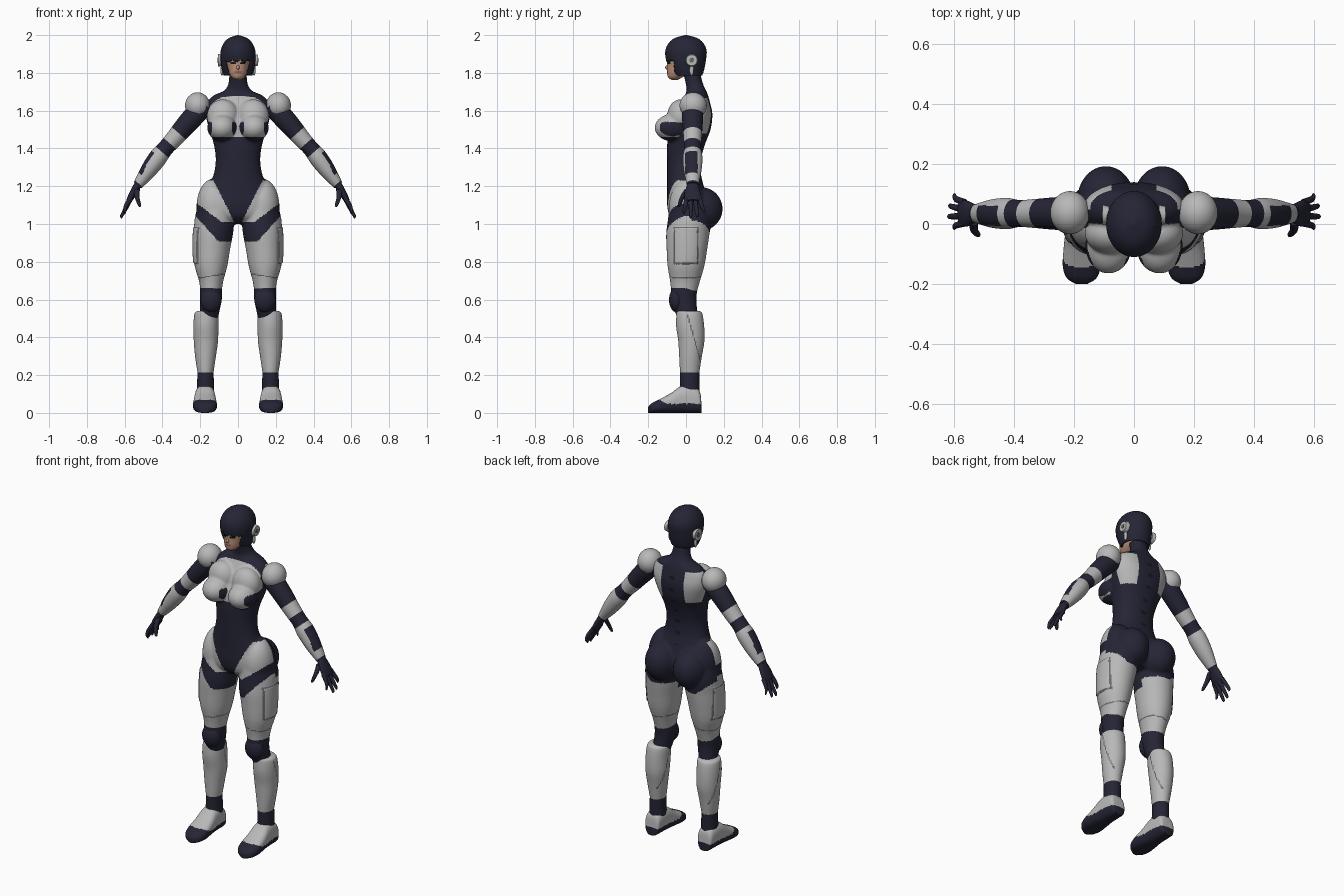
import bpy, bmesh
from math import cos, sin, pi, radians, copysign
from mathutils import Vector, Matrix

cube = bpy.data.objects.get("Cube")
if cube:
    bpy.data.objects.remove(cube)

COLOURS = {
    "panel_grey": (0.48, 0.48, 0.48),
    "suit_navy": (0.018, 0.018, 0.036),
    "seam_grey": (0.14, 0.14, 0.15),
    "spine_black": (0.008, 0.008, 0.014),
    "skin": (0.50, 0.28, 0.19),
    "lips": (0.32, 0.11, 0.09),
}
MATS = {}
for label, rgb in COLOURS.items():
    mat = bpy.data.materials.new(label)
    mat.use_nodes = True
    mat.diffuse_color = (*rgb, 1)
    bsdf = next(n for n in mat.node_tree.nodes if n.type == "BSDF_PRINCIPLED")
    bsdf.inputs["Base Color"].default_value = (*rgb, 1)
    MATS[label] = mat

X, Y, Z = Vector((1, 0, 0)), Vector((0, 1, 0)), Vector((0, 0, 1))


def smooth_path(st, n):
    """Catmull-Rom interpolation of station tuples."""
    pad, out = [st[0]] + st + [st[-1]], []
    for i in range(len(st) - 1):
        for k in range(n):
            t = k / n
            out.append([0.5 * (2 * b + (c - a) * t + (2 * a - 5 * b + 4 * c - d) * t * t
                               + (3 * b - a - 3 * c + d) * t ** 3)
                        for a, b, c, d in zip(*pad[i:i + 4])])
    return out + [list(st[-1])]


def loft(bm, stations, u=X, v=Y, steps=6, segs=32, p=1.0, caps=(True, True)):
    """Skin elliptical sections; each station is x, y, z, radius u, radius v."""
    rings = []
    for x, y, z, ru, rv in smooth_path(stations, steps):
        ring = []
        for k in range(segs):
            c, s = cos(2 * pi * k / segs), sin(2 * pi * k / segs)
            c, s = copysign(abs(c) ** p, c), copysign(abs(s) ** p, s)
            co = Vector((x, y, z)) + u * c * max(ru, 0.001) + v * s * max(rv, 0.001)
            ring.append(bm.verts.new(co))
        rings.append(ring)
    for a, b in zip(rings, rings[1:]):
        for k in range(segs):
            j = (k + 1) % segs
            bm.faces.new((a[k], a[j], b[j], b[k]))
    for use, ring in zip(caps, (rings[0], rings[-1])):
        if use:
            bm.faces.new(ring)


def ellipsoid(bm, centre, radii):
    m = Matrix.Translation(centre) @ Matrix.Diagonal((*radii, 1))
    bmesh.ops.create_uvsphere(bm, u_segments=32, v_segments=20, radius=1, matrix=m)


def disc(bm, centre, radius, depth):
    m = Matrix.Translation(centre) @ Matrix.Rotation(pi / 2, 4, "Y")
    bmesh.ops.create_cone(bm, cap_ends=True, segments=32, radius1=radius,
                          radius2=radius * 0.85, depth=depth, matrix=m)


def paint(me, rule):
    """Give every face the material that the rule names."""
    used = []
    for f in me.polygons:
        label = rule if isinstance(rule, str) else rule(f.center, f.normal)
        if label not in used:
            used.append(label)
            me.materials.append(MATS[label])
        f.material_index = used.index(label)
    me.shade_smooth()
    me.set_sharp_from_angle(angle=radians(45))


def make(name, bm, rule=None):
    bmesh.ops.recalc_face_normals(bm, faces=bm.faces[:])
    me = bpy.data.meshes.new(name)
    bm.to_mesh(me)
    bm.free()
    if rule:
        paint(me, rule)
    ob = bpy.data.objects.new(name, me)
    bpy.context.scene.collection.objects.link(ob)
    return ob


# Body: torso, bust, hips and thighs fused into one skin
bm = bmesh.new()
torso = [(1.80, .03, .045, .045), (1.74, .045, .052, .046), (1.705, .055, .075, .052),
         (1.68, .055, .13, .062), (1.64, .05, .165, .078), (1.58, .04, .172, .10),
         (1.50, .02, .152, .11), (1.42, 0, .128, .10), (1.34, -.01, .118, .09),
         (1.26, -.01, .13, .09), (1.18, 0, .165, .10), (1.10, .01, .20, .11),
         (1.04, .015, .19, .10), (1.0, .02, .10, .06)]
loft(bm, [(0, y, z, a, b) for z, y, a, b in torso], p=0.92)
thigh = [(1.12, .12, .015, .085, .10), (1.03, .125, .02, .104, .115),
         (.95, .13, .01, .104, .115), (.87, .138, .005, .097, .108),
         (.78, .143, 0, .087, .098), (.70, .142, -.005, .065, .08),
         (.64, .143, -.01, .056, .068), (.60, .143, -.01, .05, .06)]
for s in (-1, 1):
    loft(bm, [(s * x, y, z, a, b) for z, x, y, a, b in thigh])
    ellipsoid(bm, (s * .085, -.072, 1.51), (.078, .094, .072))
    ellipsoid(bm, (s * .08, -.03, 1.57), (.085, .07, .09))
    ellipsoid(bm, (s * .094, .08, 1.08), (.096, .114, .115))
    ellipsoid(bm, (s * .13, .01, 1.09), (.09, .10, .15))
body = make("body", bm)
fuse = body.modifiers.new("fuse", "REMESH")
fuse.mode, fuse.voxel_size = "VOXEL", 0.0065
relax = body.modifiers.new("relax", "SMOOTH")
relax.factor, relax.iterations = 0.5, 9
bpy.context.view_layer.update()
fused = bpy.data.meshes.new_from_object(body.evaluated_get(bpy.context.evaluated_depsgraph_get()))
body.modifiers.clear()
body.data = fused


def panel_edge(co):
    """Signed distance to the outer thigh panel outline, negative inside."""
    return max(abs(co.z - .885) - .095, abs(co.y) - .062)


for vert in fused.vertices:
    if abs(vert.co.x) > .17 and panel_edge(vert.co) < 0:
        vert.co.x += copysign(.006, vert.co.x)


def body_rule(c, n):
    ax, y, z = abs(c.x), c.y, c.z
    if z > 1.4:
        chest = y < 0 and 1.46 < z < 1.68 - ax * .1 and not (abs(n.x) > .75 and z < 1.54)
        blade = y > .05 and .075 < ax < .165 and 1.48 < z < 1.665
        if chest or blade:
            return "panel_grey"
    if y > 0 and ax < .018 and 1.2 < z < 1.64 and z % .07 < .016:
        return "spine_black"
    if y < .03 and max(1.01, 1.01 + (ax - .085) * .75) < z < min(1.23, .97 + ax * 2):
        return "panel_grey"
    if y < .03:
        top = .905 + max(0, ax - .10) * 1.1
    else:
        top = .955 + max(0, ax - .15) * .8
    if z > top or z < .645:
        return "suit_navy"
    if ax > .17 and abs(panel_edge(c)) < .0035:
        return "seam_grey"
    if abs(z - .725 + (ax - .14) * .15) < .003:
        return "seam_grey"
    return "panel_grey"


paint(fused, body_rule)

# Head, nose and hair
bm = bmesh.new()
head = [(1.762, -.06, .012, .015), (1.775, -.058, .032, .036), (1.80, -.04, .048, .06),
        (1.84, -.02, .058, .08), (1.89, -.01, .068, .088), (1.94, 0, .064, .08),
        (1.97, 0, .03, .04)]
loft(bm, [(0, y, z, a, b) for z, y, a, b in head], steps=8, segs=64)
ellipsoid(bm, (0, -.098, 1.828), (.009, .012, .012))


def face_rule(c, n):
    if c.y < -.06 and abs(c.z - 1.803) < .006 and abs(c.x) < .019:
        return "lips"
    if c.y < -.05 and abs(c.z - 1.853) < .006 and .012 < abs(c.x) < .04:
        return "spine_black"
    return "skin"


make("head", bm, face_rule)

bm = bmesh.new()
hair = [(1.785, .01, .076, .076), (1.82, .005, .086, .092), (1.87, 0, .092, .106),
        (1.92, 0, .091, .109), (1.96, 0, .074, .09), (1.985, 0, .047, .058),
        (2.0, 0, .004, .004)]
loft(bm, [(0, y, z, a, b) for z, y, a, b in hair], steps=8, segs=64, caps=(False, True))
opening = []
for f in bm.faces:
    c = f.calc_center_median()
    fringe = 1.862 + .006 * sin(c.x * 140)
    if c.z < fringe and (c.y < -.062 or (c.y < 0 and abs(c.x) < .052)):
        opening.append(f)
bmesh.ops.delete(bm, geom=opening, context="FACES")
hair_cap = make("hair", bm, "suit_navy")
thick = hair_cap.modifiers.new("thickness", "SOLIDIFY")
thick.thickness, thick.offset = 0.01, -1

# Parts that come in pairs
for s, side in ((1, "left"), (-1, "right")):
    def pair(name, stations, rule, **kw):
        b = bmesh.new()
        loft(b, [(s * x, y, z, ru, rv) for x, y, z, ru, rv in stations], **kw)
        return make(f"{side}_{name}", b, rule)

    def blob(name, centre, radii, rule):
        b = bmesh.new()
        ellipsoid(b, (s * centre[0], *centre[1:]), radii)
        return make(f"{side}_{name}", b, rule)

    # Headset
    for name, radius, depth, colour in (("ear_disc", .034, .022, "panel_grey"),
                                        ("ear_hub", .014, .028, "seam_grey")):
        bm = bmesh.new()
        disc(bm, (s * .094, .03, 1.867), radius, depth)
        make(f"{side}_{name}", bm, colour)
    blob("ear_drop", (.085, .03, 1.815), (.008, .011, .03), "panel_grey")

    # Arm, coloured in bands along its axis
    along = Vector((s * .66, 0, -.75)).normalized()
    outward = Vector((s * .75, 0, .66)).normalized()
    start = Vector((s * .175, .035, 1.63))

    def arm_rule(c, n):
        t = (c - start).dot(along)
        pad = n.dot(outward) > .35 and -.005 < c.y < .062 and .37 < t < .50
        if t < .205 or .275 < t < .34 or t > .545 or pad:
            return "suit_navy"
        return "panel_grey"

    arm = [(.175, .035, 1.63, .05, .05), (.225, .035, 1.58, .056, .056),
           (.28, .035, 1.52, .053, .053), (.335, .035, 1.455, .048, .047),
           (.385, .035, 1.40, .045, .043), (.425, .035, 1.35, .052, .049),
           (.47, .035, 1.29, .048, .044), (.51, .035, 1.235, .037, .033),
           (.532, .035, 1.205, .03, .025)]
    pair("arm", arm, arm_rule, u=Y, v=outward, steps=10, segs=48)
    blob("shoulder_pad", (.214, .038, 1.627), (.066, .072, .07), "panel_grey")

    # Hand
    pair("palm", [(.515, .035, 1.23, .024, .02), (.535, .035, 1.20, .032, .02),
                  (.56, .035, 1.155, .044, .019), (.58, .038, 1.12, .04, .014)],
         "suit_navy", u=Y, v=outward)
    tips = ((.60, -.012, 1.055), (.618, .025, 1.03), (.615, .06, 1.035), (.60, .095, 1.06))
    for k, (x, y, z) in enumerate(tips):
        ky = .003 + k * .023
        pair(f"finger_{k + 1}", [(.565, ky, 1.14, .012, .013),
                                 (.595, (ky + y) / 2, (1.13 + z) / 2, .011, .011),
                                 (x, y, z + .01, .008, .008), (x, y, z, .003, .003)],
             "suit_navy", u=Y, v=outward, segs=12, steps=3)
    pair("thumb", [(.535, .01, 1.185, .016, .016), (.535, -.018, 1.145, .013, .013),
                   (.522, -.035, 1.10, .009, .009), (.52, -.037, 1.09, .003, .003)],
         "suit_navy", u=Y, v=X, segs=12, steps=4)

    # Knee
    pair("knee", [(.143, -.01, .66, .058, .07), (.143, -.012, .60, .057, .067),
                  (.15, 0, .54, .052, .06), (.16, .02, .48, .05, .055)], "suit_navy")
    blob("knee_cap", (.143, -.048, .598), (.056, .042, .066), "suit_navy")

    # Calf guard with a curved seam down each flank
    def calf_rule(c, n):
        seam = .005 + (.53 - c.z) * .28
        if .28 < c.z < .52 and abs(c.y - seam) < .003:
            return "seam_grey"
        return "panel_grey"

    pair("calf_guard", [(.163, .012, .54, .05, .058), (.167, .018, .525, .063, .068),
                        (.17, .022, .46, .066, .074), (.17, .028, .38, .064, .069),
                        (.172, .024, .30, .055, .06), (.172, .02, .225, .044, .052),
                        (.172, .02, .20, .04, .048)], calf_rule, steps=10, segs=64)

    # Ankle cuff and shoe
    pair("ankle_cuff", [(.172, .02, .215, .043, .051), (.172, .02, .17, .044, .051),
                        (.172, .02, .11, .046, .052)], "suit_navy")

    def shoe_rule(c, n):
        return "suit_navy" if c.z < .048 + max(0, -.10 - c.y) * .5 else "panel_grey"

    shoe = [(.082, .03, .05), (.07, .046, .12), (.02, .052, .145), (-.03, .055, .14),
            (-.08, .06, .105), (-.14, .063, .072), (-.18, .05, .052), (-.20, .02, .032)]
    pair("shoe", [(.175, y, h / 2, w, h / 2) for y, w, h in shoe], shoe_rule,
         u=X, v=Z, steps=8, segs=64, p=0.75)
